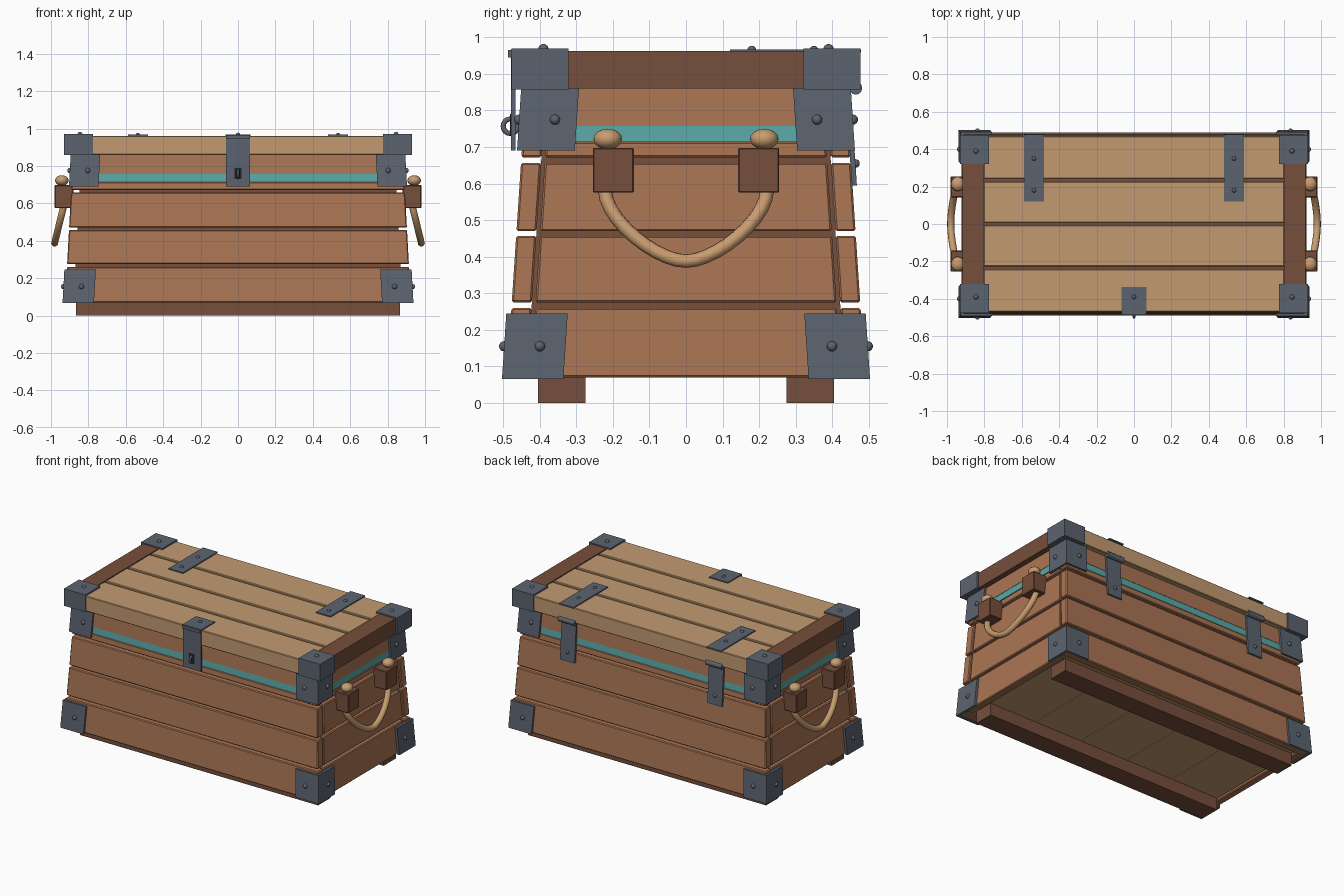
import bpy, bmesh, math
from mathutils import Vector

if "Cube" in bpy.data.objects:
    bpy.data.objects.remove(bpy.data.objects["Cube"])


def material(name, rgb):
    lin = [((c / 255 + 0.055) / 1.055) ** 2.4 for c in rgb]
    m = bpy.data.materials.new(name)
    m.diffuse_color = (*lin, 1)
    m.use_nodes = True
    m.node_tree.nodes["Principled BSDF"].inputs["Base Color"].default_value = m.diffuse_color
    return m


WOOD = material("red_brown_wood", (170, 117, 84))
TAN = material("tan_wood", (194, 154, 113))
DARK = material("dark_brown_wood", (118, 78, 59))
IRON = material("grey_iron", (92, 100, 112))
TEAL = material("teal_trim", (90, 168, 168))
BLACK = material("keyhole_black", (34, 34, 38))
ROPE = material("rope_tan", (200, 156, 112))


# Tapered outer walls of the chest: half width and half depth at height z
def X(z):
    return 0.925 - 0.055 * (z - 0.07)


def Y(z):
    return 0.49 - 0.066 * (z - 0.07)


def add_mesh(name, bm, mat):
    bmesh.ops.recalc_face_normals(bm, faces=bm.faces)
    me = bpy.data.meshes.new(name)
    bm.to_mesh(me)
    bm.free()
    me.materials.append(mat)
    ob = bpy.data.objects.new(name, me)
    bpy.context.collection.objects.link(ob)
    return ob


def block(name, z0, z1, rect, mat, bevel=0.0):
    """Box from z0 to z1; rect is (x0, x1, y0, y1) or a function of z giving it."""
    bm = bmesh.new()
    rings = []
    for z in (z0, z1):
        x0, x1, y0, y1 = rect(z) if callable(rect) else rect
        rings.append([bm.verts.new(p) for p in
                      ((x0, y0, z), (x1, y0, z), (x1, y1, z), (x0, y1, z))])
    bm.faces.new(rings[0])
    bm.faces.new(rings[1])
    for i in range(4):
        j = (i + 1) % 4
        bm.faces.new((rings[0][i], rings[0][j], rings[1][j], rings[1][i]))
    ob = add_mesh(name, bm, mat)
    if bevel:
        b = ob.modifiers.new("bevel", 'BEVEL')
        b.width, b.segments = bevel, 1
    return ob


def smooth(ob):
    for p in ob.data.polygons:
        p.use_smooth = True
    return ob


def ball(name, loc, scale, mat, seg=12):
    bm = bmesh.new()
    bmesh.ops.create_uvsphere(bm, u_segments=seg, v_segments=seg // 2 + 2, radius=1)
    bmesh.ops.scale(bm, vec=Vector(scale), verts=bm.verts)
    bmesh.ops.translate(bm, vec=Vector(loc), verts=bm.verts)
    return smooth(add_mesh(name, bm, mat))


def rivet(loc, r=0.014):
    ball("rivet", loc, (r, r, r), IRON, 10)


# Inner core seen through the plank gaps
block("body_core", 0.10, 0.715,
      lambda z: (-X(z) + .045, X(z) - .045, -Y(z) + .055, Y(z) - .055), DARK)

# Wall planks: long ones on front and back, short ones at the ends
for z0, z1 in ((0.07, 0.26), (0.275, 0.457), (0.47, 0.657), (0.672, 0.714)):
    for s in (-1, 1):
        block("long_plank", z0, z1,
              lambda z: (-X(z), X(z), s * (Y(z) - .055), s * Y(z)), WOOD, .005)
        block("end_plank", z0, z1,
              lambda z: (s * (X(z) - .05), s * (X(z) - .003), -Y(z) + .065, Y(z) - .065),
              WOOD, .005)

# Floor boards and skids
for i in range(5):
    x = -0.87 + i * 0.348
    block("floor_board", 0.08, 0.105, (x + .003, x + .345, -.435, .435), TAN)
for s in (-1, 1):
    block("skid", 0, 0.082, (-.865, .865, s * .275, s * .405), DARK)

# Teal trim and lower lid frame
block("teal_band", 0.714, 0.757,
      lambda z: (-X(z) + .002, X(z) - .002, -Y(z) + .002, Y(z) - .002), TEAL)
block("lid_frame", 0.757, 0.862, lambda z: (-X(z), X(z), -Y(z), Y(z)), WOOD)

# Lid top: four planks over a dark board, with a batten at each end
block("lid_underboard", 0.863, 0.947, (-.81, .81, -.46, .46), DARK)
for i in range(4):
    y = -0.47 + i * 0.235
    block("lid_plank", 0.86, 0.96,
          (-.802, .802, y + (.008 if i else 0), y + .235 - (.008 if i < 3 else 0)),
          TAN, .004)
for s in (-1, 1):
    block("lid_batten", 0.86, 0.962, (s * .803, s * .917, -.469, .469), DARK)

# Corner irons with rivets
for sx in (-1, 1):
    for sy in (-1, 1):
        for z0, z1, w, zr in ((0.066, 0.245, .155, .155), (0.69, 0.86, .145, .775)):
            block("corner_iron_long", z0, z1,
                  lambda z: (sx * (X(z) - w), sx * (X(z) + .013),
                             sy * (Y(z) - .004), sy * (Y(z) + .013)), IRON)
            block("corner_iron_end", z0, z1,
                  lambda z: (sx * (X(z) - .006), sx * (X(z) + .013),
                             sy * (Y(z) - w), sy * (Y(z) + .005)), IRON)
            rivet((sx * (X(zr) - .083), sy * (Y(zr) + .013), zr))
            rivet((sx * (X(zr) + .013), sy * (Y(zr) - .085), zr))
        block("lid_corner_iron", 0.858, 0.97,
              (sx * .775, sx * .93, sy * .322, sy * .477), IRON)
        rivet((sx * .845, sy * .39, .968))

# Front clasp with keyhole and ring
block("clasp_plate", 0.69, 0.967, (-.065, .065, -.478, -.466), IRON)
block("clasp_top", 0.957, 0.967, (-.068, .068, -.478, -.338), IRON)
block("clasp_lip", 0.945, 0.965, (-.065, .065, -.487, -.476), IRON)
block("keyhole", 0.73, 0.79, (-.02, .02, -.481, -.476), BLACK)
rivet((0, -.39, .966), .012)
bpy.ops.mesh.primitive_torus_add(location=(0, -.48, .757), rotation=(0, math.pi / 2, 0),
                                 major_radius=.02, minor_radius=.007,
                                 major_segments=16, minor_segments=8)
ring = bpy.context.object
ring.name = "clasp_ring"
ring.data.materials.append(IRON)
smooth(ring)

# Two back hinges
for s in (-1, 1):
    xc = s * 0.535
    block("hinge_top", 0.958, 0.967, (xc - .053, xc + .053, .12, .478), IRON)
    block("hinge_back", 0.595, 0.862,
          lambda z: (xc - .053, xc + .053, Y(z) - .002, Y(z) + .012), IRON)
    bpy.ops.mesh.primitive_cylinder_add(vertices=12, radius=.018, depth=.12,
                                        location=(xc, .464, .861),
                                        rotation=(0, math.pi / 2, 0))
    barrel = bpy.context.object
    barrel.name = "hinge_barrel"
    barrel.data.materials.append(IRON)
    bpy.ops.object.shade_smooth_by_angle()
    for y in (.18, .35):
        rivet((xc, y, .965), .012)
    rivet((xc, Y(.655) + .012, .655), .012)

# Rope handles with wooden blocks and knobs
for sx in (-1, 1):
    for sy in (-1, 1):
        block("handle_block", 0.575, 0.698,
              (sx * .88, sx * .98, sy * .142, sy * .255), DARK, .004)
        ball("handle_knob", (sx * .942, sy * .214, .722), (.036, .039, .028), ROPE, 16)
    cu = bpy.data.curves.new("rope_handle", 'CURVE')
    cu.dimensions = '3D'
    cu.bevel_depth, cu.bevel_resolution, cu.resolution_u = .019, 3, 10
    cu.use_fill_caps = True
    sp = cu.splines.new('BEZIER')
    sp.bezier_points.add(2)
    for p, y, z, x, dy, dz in zip(sp.bezier_points, (-.222, 0, .222), (.585, .388, .585),
                                  (.932, .98, .932), (0, .08, 0), (-.085, 0, .085)):
        p.handle_left_type = p.handle_right_type = 'FREE'
        d = Vector((-sx * .25 * dz, dy, dz))
        p.co = (sx * x, y, z)
        p.handle_left, p.handle_right = p.co - d, p.co + d
    cu.materials.append(ROPE)
    bpy.context.collection.objects.link(bpy.data.objects.new("rope_handle", cu))
